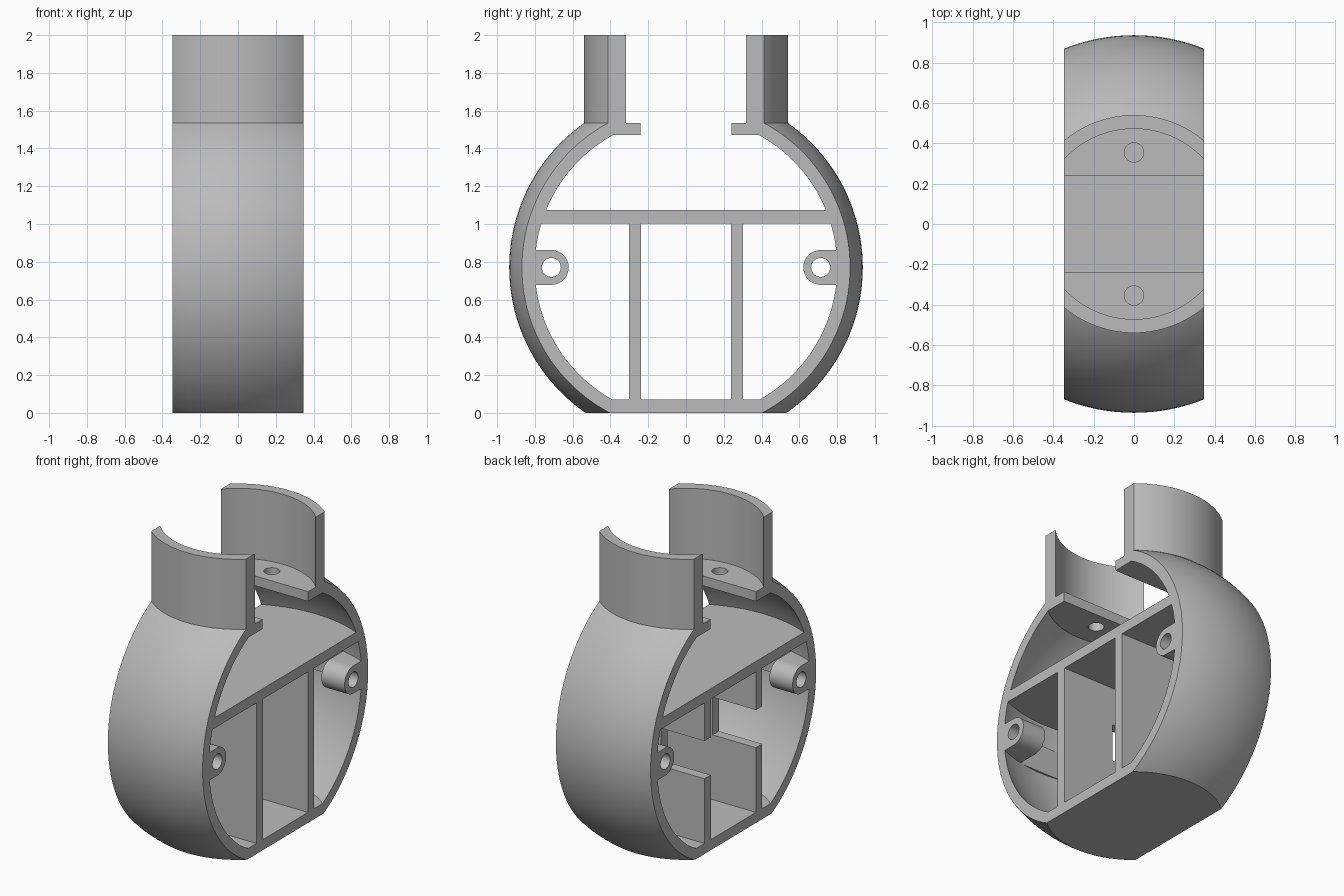
import bpy
import math

if "Cube" in bpy.data.objects:
    bpy.data.objects.remove(bpy.data.objects["Cube"], do_unlink=True)

HALF = 0.348      # half the thickness of the slice
MID = 0.77        # height of the sphere centre
OUTER, INNER = 0.936, 0.873
NECK_Z = 1.535    # where the neck starts

grey = bpy.data.materials.new("plain grey")
grey.use_nodes = True
grey.diffuse_color = (0.5, 0.5, 0.5, 1)
grey.node_tree.nodes["Principled BSDF"].inputs["Base Color"].default_value = (0.5, 0.5, 0.5, 1)


def finish(name):
    ob = bpy.context.active_object
    ob.name = name
    bpy.ops.object.transform_apply(location=True, rotation=True, scale=True)
    ob.data.materials.clear()
    ob.data.materials.append(grey)
    return ob


def box(name, x, y, z):
    """Box from (low, high) ranges."""
    bpy.ops.mesh.primitive_cube_add(size=1, location=[sum(r) / 2 for r in (x, y, z)])
    bpy.context.active_object.scale = [r[1] - r[0] for r in (x, y, z)]
    return finish(name)


def ball(radius):
    bpy.ops.mesh.primitive_uv_sphere_add(segments=128, ring_count=64, radius=radius,
                                         location=(0, 0, MID))
    return finish("ball")


def cylinder(name, radius, depth, location, along_x=False, sides=48):
    turn = (0, math.pi / 2, 0) if along_x else (0, 0, 0)
    bpy.ops.mesh.primitive_cylinder_add(vertices=sides, radius=radius, depth=depth,
                                        location=location, rotation=turn)
    return finish(name)


def combine(target, tool, operation):
    """Apply a boolean and discard the tool."""
    mod = target.modifiers.new("cut", 'BOOLEAN')
    mod.operation, mod.object, mod.solver = operation, tool, 'EXACT'
    bpy.ops.object.select_all(action='DESELECT')
    bpy.context.view_layer.objects.active = target
    target.select_set(True)
    bpy.ops.object.modifier_apply(modifier=mod.name)
    bpy.data.objects.remove(tool, do_unlink=True)
    return target


def smooth(ob):
    bpy.ops.object.select_all(action='DESELECT')
    bpy.context.view_layer.objects.active = ob
    ob.select_set(True)
    bpy.ops.object.shade_smooth_by_angle(angle=math.radians(25))


# Round shell, with its floor and top flange left solid by the shorter cavity
shell = ball(OUTER)
shell.name = "round_shell"
combine(shell, box("slice", (-HALF, HALF), (-1, 1), (0, NECK_Z)), 'INTERSECT')
cavity = combine(ball(INNER), box("slice", (-1, 1), (-1, 1), (0.07, 1.47)), 'INTERSECT')
combine(shell, cavity, 'DIFFERENCE')
combine(shell, box("top_gap", (-1, 1), (-0.24, 0.24), (1.3, 1.8)), 'DIFFERENCE')
for side in (-1, 1):
    combine(shell, cylinder("screw_hole", 0.048, 0.3, (0, side * 0.355, 1.5)), 'DIFFERENCE')
smooth(shell)

# Split neck above the flange
neck = cylinder("split_neck", 0.54, 2 - NECK_Z, (0, 0, (2 + NECK_Z) / 2), sides=128)
combine(neck, cylinder("neck_bore", 0.472, 1, (0, 0, 1.8), sides=128), 'DIFFERENCE')
combine(neck, box("slice", (-HALF, HALF), (-1, 1), (1, 3)), 'INTERSECT')
smooth(neck)

# Shelf across the middle
shelf = box("shelf", (-HALF, HALF), (-1, 1), (1.003, 1.073))
combine(shelf, ball(0.9), 'INTERSECT')

for side, label in ((-1, "front"), (1, "back")):
    # Upright dividers with a notch open at one face
    y = (0.237, 0.303) if side > 0 else (-0.303, -0.237)
    divider = box(label + "_divider", (-HALF, HALF), y, (0.06, 1.01))
    combine(divider, box("notch", (-1, -0.03), (y[0] - 0.1, y[1] + 0.1), (0.5, 0.75)),
            'DIFFERENCE')

    # Screw bosses at both open faces
    for end, end_label in ((-1, "right"), (1, "left")):
        length = 0.17
        x = end * (HALF - length / 2)
        centre = (x, side * 0.713, MID)
        boss = cylinder(f"{label}_{end_label}_boss", 0.092, length, centre, True)
        ys = sorted((side * 0.713, side * 0.95))
        foot = box("foot", (x - length / 2, x + length / 2), ys, (MID - 0.092, MID + 0.092))
        combine(boss, foot, 'UNION')
        combine(boss, ball(0.9), 'INTERSECT')
        combine(boss, cylinder("bore", 0.05, 0.5, centre, True), 'DIFFERENCE')
        smooth(boss)

    # Flat pad on the wall between the bosses
    ys = sorted((side * 0.855, side * 0.9))
    box(label + "_wall_pad", (-0.17, 0.17), ys, (MID - 0.092, MID + 0.092))
